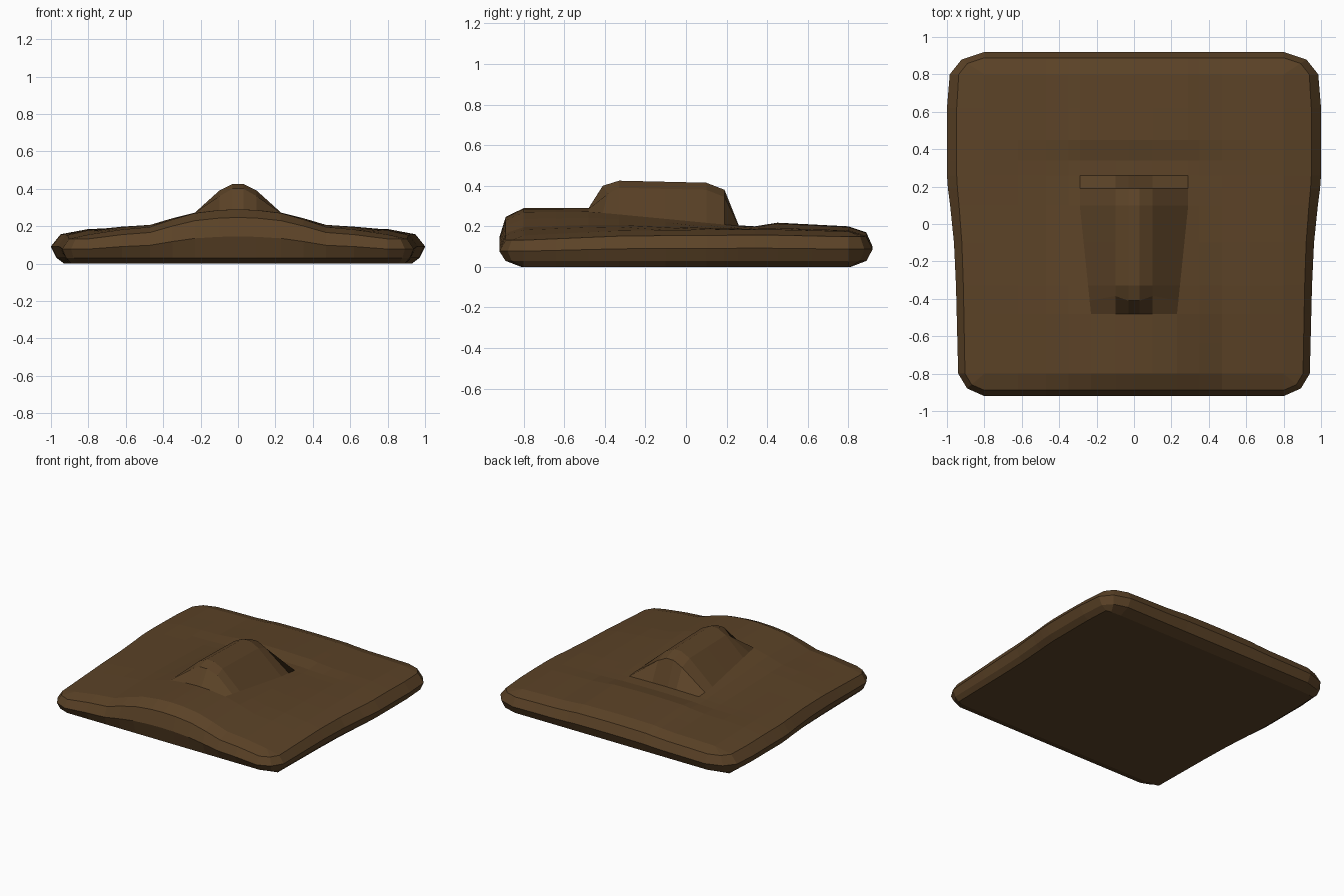
import bpy, bmesh

if "Cube" in bpy.data.objects:
    bpy.data.objects.remove(bpy.data.objects["Cube"])

def lerp(points, t):
    """Piecewise-linear lookup in a short profile."""
    if t <= points[0][0]:
        return points[0][1]
    for (a, va), (b, vb) in zip(points, points[1:]):
        if t <= b:
            return va + (vb - va) * (t - a) / (b - a)
    return points[-1][1]

# Slab profiles: spine height, side height, cross falloff, half width
SPINE = [(-.8, .29), (-.48, .29), (.26, .205), (.34, .20), (.45, .218), (.8, .20)]
SIDE = [(-.8, .155), (-.3, .18), (.4, .185), (.8, .175)]
FALLOFF = [(0, 1), (.1, .97), (.25, .85), (.47, .3), (.62, .2), (.8, 0)]
WIDTH = [(-.8, .94), (-.2, .955), (0, .97), (.23, 1), (.67, 1), (.8, .985)]
# Raised ridge: top height along y, drop away from the middle
RIDGE = [(-.41, .40), (-.33, .425), (.1, .415), (.19, .38)]

COLS = [0, .03, .1, .25, .35, .47, .62, .8]
ROWS = [-.8, -.64, -.48, -.41, -.33, -.1, .1, .19, .26, .34, .45, .62, .8]
xs = [-x for x in reversed(COLS[1:])] + COLS

def ground(x, y):
    side = lerp(SIDE, y)
    return side + (lerp(SPINE, y) - side) * lerp(FALLOFF, abs(x))

def top_point(x, y):
    ax, z = abs(x), ground(x, y)
    px, py = x, y
    if -.42 < y < .2 and ax <= .1:
        z = lerp(RIDGE, y) - (.035 if ax == .1 else 0)
        if y == -.41 and ax == .1:
            py, z = -.385, z - .005
    if ax == .25:                       # ridge foot widens to the back
        px = (x / ax) * lerp([(-.48, .23), (.1, .29), (.26, .29)], y)
    return px, py, z

bm = bmesh.new()

# Top surface
grid = [[bm.verts.new(top_point(x, y)) for x in xs] for y in ROWS]
for r0, r1 in zip(grid, grid[1:]):
    for i in range(len(xs) - 1):
        bm.faces.new((r0[i], r0[i + 1], r1[i + 1], r1[i]))

# Perimeter with outward directions; each corner is split in three
loop = []
def corner(v, a, b):
    mid = ((a[0] + b[0]) * .66, (a[1] + b[1]) * .66)
    loop.extend([(v, a), (v, mid), (v, b)])

F, R, B, L = (0, -1), (1, 0), (0, 1), (-1, 0)
loop += [(v, F) for v in grid[0][1:-1]]
corner(grid[0][-1], F, R)
loop += [(r[-1], R) for r in grid[1:-1]]
corner(grid[-1][-1], R, B)
loop += [(v, B) for v in reversed(grid[-1][1:-1])]
corner(grid[-1][0], B, L)
loop += [(r[0], L) for r in reversed(grid[1:-1])]
corner(grid[0][0], L, F)

# Rounded rim, from the top edge down to the underside
RIM = [(.74, .74, .85, 0), (1, 1, .5, 0), (.85, .75, 0, .03), (.65, .1, 0, 0)]
prev = [v for v, d in loop]
for ox, oy, scale, base in RIM:
    ring = []
    for v, (dx, dy) in loop:
        x, y, z = v.co
        out = lerp(WIDTH, y) - .8
        ring.append(bm.verts.new((x + dx * out * ox, y + dy * .12 * oy, z * scale + base)))
    n = len(ring)
    for i in range(n):
        j = (i + 1) % n
        if prev[i] is prev[j]:
            bm.faces.new((prev[i], ring[i], ring[j]))
        else:
            bm.faces.new((prev[i], ring[i], ring[j], prev[j]))
    prev = ring
bm.faces.new(prev)
bmesh.ops.recalc_face_normals(bm, faces=bm.faces)

mesh = bpy.data.meshes.new("ground_mound")
bm.to_mesh(mesh)
bm.free()
mound = bpy.data.objects.new("ground_mound", mesh)
bpy.context.collection.objects.link(mound)

# Brown earth colour
mat = bpy.data.materials.new("brown_earth")
mat.diffuse_color = (.105, .055, .02, 1)
mat.use_nodes = True
mat.node_tree.nodes["Principled BSDF"].inputs["Base Color"].default_value = mat.diffuse_color
mesh.materials.append(mat)
